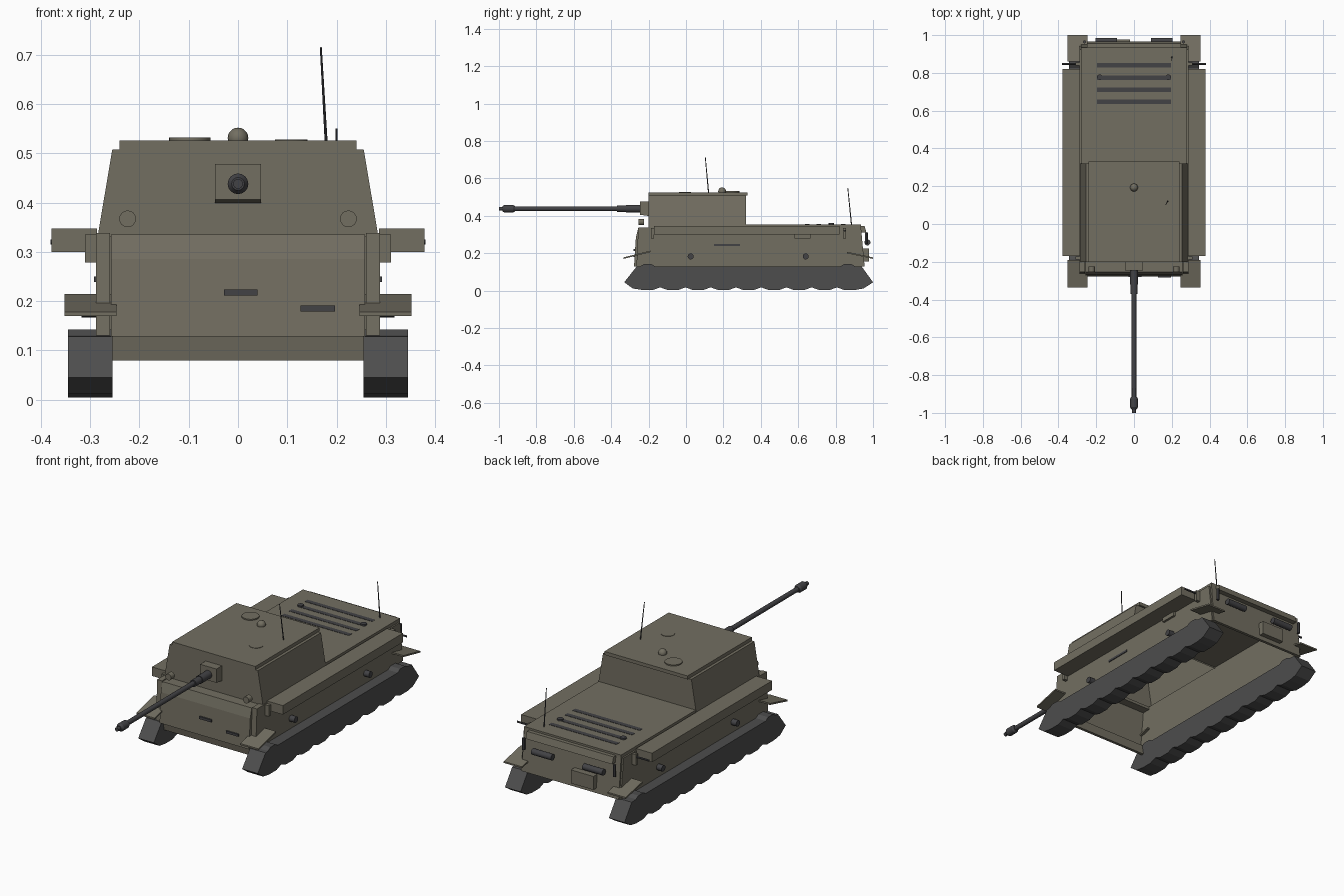
import bpy, bmesh
from mathutils import Vector


def mat(name, c):
    m = bpy.data.materials.new(name)
    m.diffuse_color = (*c, 1)
    return m


OLIVE = mat("olive_paint", (0.17, 0.158, 0.12))
DARK = mat("dark_metal", (0.055, 0.055, 0.06))
TRACK = mat("track_metal", (0.075, 0.075, 0.075))


def finish(name, bm, m, smooth=False):
    bmesh.ops.recalc_face_normals(bm, faces=bm.faces)
    me = bpy.data.meshes.new(name)
    bm.to_mesh(me)
    bm.free()
    me.materials.append(m)
    for p in me.polygons:
        p.use_smooth = smooth and len(p.vertices) <= 4
    ob = bpy.data.objects.new(name, me)
    bpy.context.collection.objects.link(ob)
    return ob


def loft(name, rings, m, bottom=True):
    """Solid between point rings, capped at the ends."""
    bm = bmesh.new()
    vs = [[bm.verts.new(p) for p in r] for r in rings]
    n = len(rings[0])
    for a, b in zip(vs, vs[1:]):
        for i in range(n):
            bm.faces.new((a[i], a[(i + 1) % n], b[(i + 1) % n], b[i]))
    if bottom:
        bm.faces.new(vs[0])
    bm.faces.new(vs[-1])
    return finish(name, bm, m)


def prism(name, profile, x0, x1, m=OLIVE):
    """Side profile (y, z) extruded along x."""
    return loft(name, [[(x, y, z) for y, z in profile] for x in (x0, x1)], m)


def box(name, x0, x1, y0, y1, z0, z1, m=OLIVE):
    return prism(name, [(y0, z0), (y1, z0), (y1, z1), (y0, z1)], x0, x1, m)


def rod(name, a, b, r, m=DARK, r2=None, n=16):
    """Round bar from a to b."""
    a, b = Vector(a), Vector(b)
    bm = bmesh.new()
    bmesh.ops.create_cone(bm, cap_ends=True, segments=n, radius1=r,
                          radius2=r if r2 is None else r2, depth=(b - a).length)
    q = Vector((0, 0, 1)).rotation_difference(b - a)
    bmesh.ops.rotate(bm, verts=bm.verts, matrix=q.to_matrix())
    bmesh.ops.translate(bm, verts=bm.verts, vec=(a + b) / 2)
    return finish(name, bm, m, n > 8)


# Hull: an open-bottomed shell of front, rear and deck plates
prism("front_plate", [(-0.278, 0.128), (-0.255, 0.128), (-0.235, 0.32), (-0.19, 0.32), (-0.19, 0.335),
                      (-0.255, 0.335), (-0.268, 0.285)], -0.258, 0.258)
prism("lower_front_plate", [(-0.255, 0.135), (-0.245, 0.08), (-0.23, 0.08), (-0.24, 0.135)], -0.256, 0.256)
prism("rear_plate", [(0.955, 0.13), (0.935, 0.345), (0.92, 0.345), (0.94, 0.13)], -0.28, 0.28)
box("engine_deck", -0.28, 0.28, 0.31, 0.935, 0.338, 0.355)
prism("rear_lip", [(0.935, 0.31), (0.965, 0.31), (0.955, 0.345), (0.93, 0.345)], -0.25, 0.25)

# Casemate with sloped sides, open into the hull, and a roof slab
loft("casemate", [[(-a, -0.2, z), (a, -0.2, z), (a, 0.32, z), (-a, 0.32, z)]
                  for a, z in ((0.285, 0.33), (0.255, 0.508))], OLIVE, bottom=False)
box("roof_plate", -0.24, 0.24, -0.2, 0.33, 0.508, 0.526)

# Track profile: sloped ends, scalloped underside, wheel bumps on top
track = [(-0.33, 0.045), (-0.285, 0.012)]
for i in range(9):
    c = -0.205 + i * 0.135
    track += [(c - 0.03, 0.004), (c + 0.03, 0.004), (c + 0.067, 0.018)]
track[-1] = (0.95, 0.012)
track += [(1.0, 0.045), (0.94, 0.128), (0.905, 0.13), (0.885, 0.142), (0.845, 0.142), (0.825, 0.13),
          (-0.165, 0.13), (-0.185, 0.142), (-0.225, 0.142), (-0.245, 0.13), (-0.265, 0.128)]

for s, side in ((-1, "left"), (1, "right")):
    prism(side + "_track", track, s * 0.255, s * 0.345, TRACK)
    # Side armour and fender shelf
    prism(side + "_side_plate", [(-0.265, 0.13), (0.95, 0.13), (0.925, 0.338), (-0.255, 0.338)],
          s * 0.26, s * 0.288)
    box(side + "_fender", s * 0.286, s * 0.378, -0.17, 0.82, 0.30, 0.347)
    for y in (-0.18, 0.848):
        box(side + "_fender_bracket", s * 0.28, s * 0.31, y - 0.008, y + 0.008, 0.278, 0.335)
    rod(side + "_rear_stay", (s * 0.27, 0.848, 0.32), (s * 0.38, 0.848, 0.32), 0.005, n=8)
    # Mud flaps
    prism(side + "_front_mud_flap", [(-0.335, 0.17), (-0.335, 0.178), (-0.19, 0.214), (-0.19, 0.206)],
          s * 0.247, s * 0.352)
    prism(side + "_rear_mud_flap", [(1.0, 0.17), (1.0, 0.178), (0.86, 0.208), (0.86, 0.2)],
          s * 0.247, s * 0.352)
    # Side fittings
    box(side + "_vision_slit", s * 0.28, s * 0.292, 0.15, 0.29, 0.239, 0.25, DARK)
    box(side + "_stowage_panel", s * 0.28, s * 0.3, 0.58, 0.665, 0.278, 0.31)
    for y in (0.025, 0.64):
        rod(side + "_side_boss", (s * 0.28, y, 0.183), (s * 0.318, y, 0.183), 0.016)
    # Headlights, exhausts, rear tow bars and deck caps
    rod(side + "_headlight", (s * 0.224, -0.255, 0.367), (s * 0.224, -0.225, 0.367), 0.017, OLIVE)
    rod(side + "_exhaust", (s * 0.09, 0.97, 0.258), (s * 0.205, 0.97, 0.258), 0.016)
    rod(side + "_rear_tow_bar", (s * 0.262, 0.964, 0.25), (s * 0.262, 0.964, 0.31), 0.008, n=8)
    rod(side + "_deck_cap", (s * 0.182, 0.777, 0.35), (s * 0.182, 0.777, 0.363), 0.015)

# Rear box
box("rear_box", -0.15, -0.02, 0.94, 0.978, 0.155, 0.225)

# Front slots
box("driver_slit", -0.028, 0.04, -0.28, -0.265, 0.211, 0.224, DARK)
box("lower_slit", 0.127, 0.197, -0.282, -0.265, 0.179, 0.191, DARK)

# Engine grilles
for y in (0.648, 0.71, 0.775, 0.84):
    box("engine_grille", -0.195, 0.195, y - 0.012, y + 0.012, 0.35, 0.3565, DARK)

# Gun: mantlet, sleeve, barrel and muzzle brake
prism("mantlet", [(-0.245, 0.406), (-0.19, 0.398), (-0.19, 0.478), (-0.245, 0.478)], -0.047, 0.047)
for name, y0, y1, r0, r1 in (("gun_sleeve", -0.24, -0.32, 0.021, 0.021),
                             ("gun_sleeve_front", -0.32, -0.37, 0.018, 0.018),
                             ("gun_barrel", -0.36, -0.96, 0.0125, 0.012),
                             ("muzzle_collar", -0.915, -0.925, 0.015, 0.021),
                             ("muzzle_brake", -0.925, -0.97, 0.021, 0.021),
                             ("muzzle_taper", -0.97, -0.982, 0.021, 0.013),
                             ("muzzle_tip", -0.98, -1.0, 0.01, 0.01)):
    rod(name, (0, y0, 0.438), (0, y1, 0.438), r0, DARK, r1)

# Roof fittings
rod("commander_hatch", (-0.098, 0.243, 0.52), (-0.098, 0.243, 0.532), 0.042, OLIVE, n=24)
rod("loader_hatch", (0.108, -0.005, 0.52), (0.108, -0.005, 0.528), 0.033, OLIVE, n=24)
bm = bmesh.new()
bmesh.ops.create_uvsphere(bm, u_segments=16, v_segments=10, radius=0.021)
bmesh.ops.translate(bm, verts=bm.verts, vec=(0, 0.193, 0.531))
finish("periscope_dome", bm, OLIVE, True)

# Antennas
rod("roof_antenna", (0.179, 0.121, 0.52), (0.168, 0.103, 0.715), 0.003, DARK, 0.002, 8)
rod("rear_antenna", (0.2, 0.885, 0.35), (0.2, 0.865, 0.55), 0.003, DARK, 0.002, 8)
